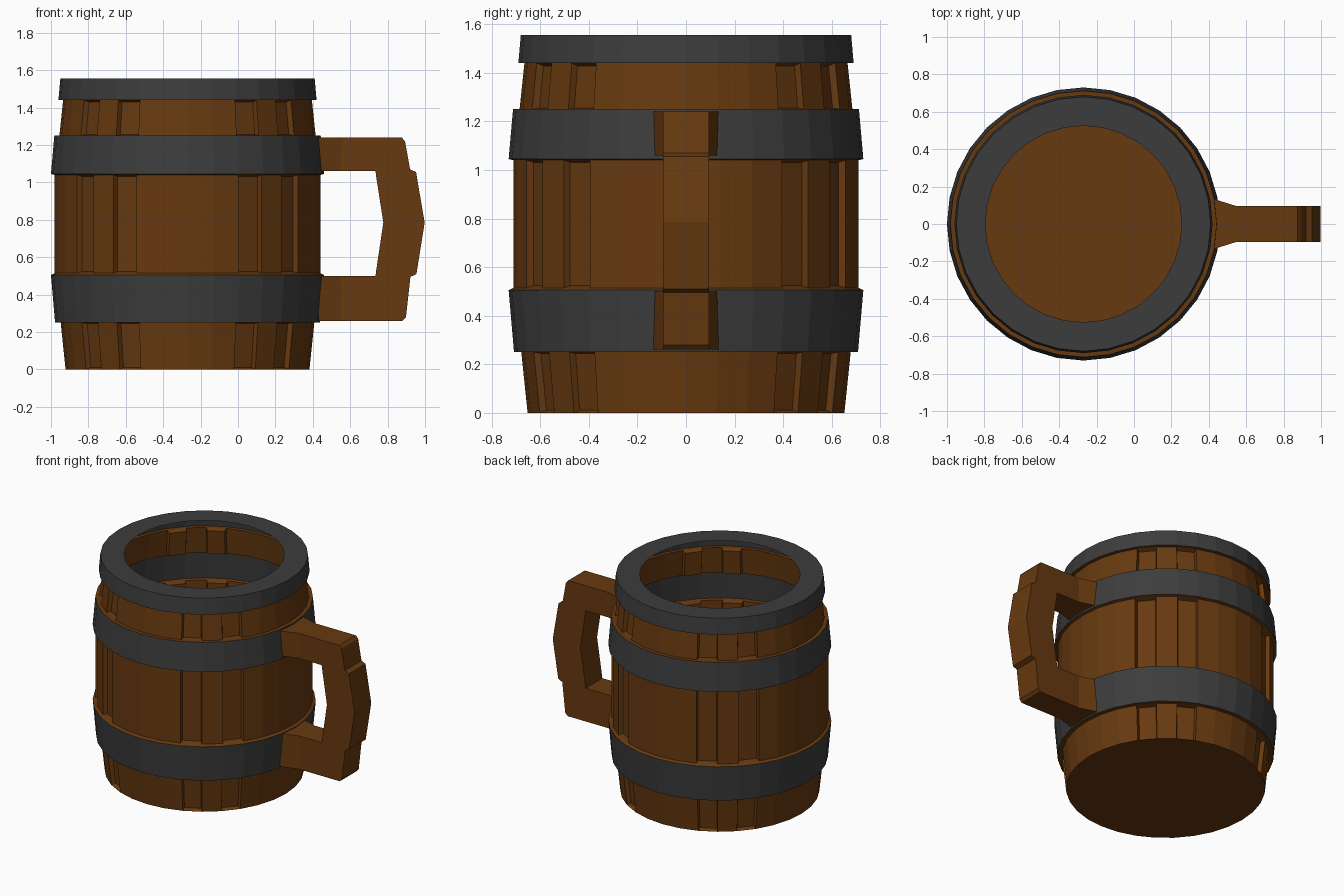
import bpy, bmesh, math

if "Cube" in bpy.data.objects:
    bpy.data.objects.remove(bpy.data.objects["Cube"])

CX, SIDES = -0.27, 32


def material(name, rgb):
    m = bpy.data.materials.new(name)
    m.diffuse_color = (*rgb, 1)
    m.use_nodes = True
    m.node_tree.nodes["Principled BSDF"].inputs["Base Color"].default_value = m.diffuse_color
    return m


wood = material("brown wood", (0.135, 0.041, 0.005))
iron = material("dark iron", (0.046, 0.046, 0.046))


def finish(bm, name, mats):
    me = bpy.data.meshes.new(name)
    bm.to_mesh(me)
    bm.free()
    for m in mats:
        me.materials.append(m)
    ob = bpy.data.objects.new(name, me)
    bpy.context.collection.objects.link(ob)
    return ob


# Mug shell: profile of (radius, z, kind of the strip leading to the next point)
# w = plain wood, s = wood staves with sunk gaps, i = iron
profile = [
    (0.652, 0.0, "s"), (0.678, 0.25, "w"),
    (0.708, 0.25, "i"), (0.73, 0.505, "w"), (0.71, 0.515, "s"),
    (0.71, 1.04, "w"), (0.73, 1.045, "i"), (0.712, 1.25, "w"),
    (0.685, 1.25, "s"), (0.665, 1.44, "w"), (0.69, 1.44, "i"),
    (0.68, 1.555, "i"), (0.525, 1.555, None),
]
bm = bmesh.new()
rings = []
for r, z, _ in profile:
    rings.append([bm.verts.new((CX + r * math.cos(k * math.tau / SIDES),
                                r * math.sin(k * math.tau / SIDES), z))
                  for k in range(SIDES)])
bm.faces.new(rings[0][::-1])  # base
gaps = []
for i in range(len(profile) - 1):
    kind = profile[i][2]
    for k in range(SIDES):
        n = (k + 1) % SIDES
        f = bm.faces.new((rings[i][k], rings[i][n], rings[i + 1][n], rings[i + 1][k]))
        f.material_index = 1 if kind == "i" else 0
        # gaps between staves, repeated in each quarter
        half = k % 16
        if kind == "s" and min(half, 15 - half) in (3, 5):
            gaps.append(f)
bm.normal_update()
bmesh.ops.inset_individual(bm, faces=gaps, thickness=0.012, depth=-0.028)
finish(bm, "mug_body", [wood, iron])

# Handle: stations of (outer x, outer z, inner x, inner z, half width)
stations = [
    (0.43, 1.24, 0.43, 1.06, 0.133), (0.55, 1.24, 0.55, 1.06, 0.095),
    (0.875, 1.24, 0.735, 1.06, 0.095), (0.893, 1.22, 0.737, 1.045, 0.095),
    (0.92, 1.07, 0.739, 1.03, 0.095), (0.952, 1.055, 0.742, 1.01, 0.095),
    (0.998, 0.785, 0.777, 0.785, 0.095),
    (0.954, 0.51, 0.742, 0.55, 0.095), (0.922, 0.495, 0.739, 0.53, 0.095),
    (0.898, 0.28, 0.737, 0.515, 0.095), (0.88, 0.26, 0.735, 0.5, 0.095),
    (0.55, 0.26, 0.55, 0.5, 0.095), (0.43, 0.26, 0.43, 0.5, 0.133),
]
bm = bmesh.new()
loops = [[bm.verts.new(p) for p in ((ox, -w, oz), (ox, w, oz), (ix, w, iz), (ix, -w, iz))]
         for ox, oz, ix, iz, w in stations]
for a, b in zip(loops, loops[1:]):
    for j in range(4):
        bm.faces.new((a[j], a[(j + 1) % 4], b[(j + 1) % 4], b[j]))
bm.faces.new(loops[0])
bm.faces.new(loops[-1][::-1])
bmesh.ops.recalc_face_normals(bm, faces=bm.faces)
finish(bm, "handle", [wood])
